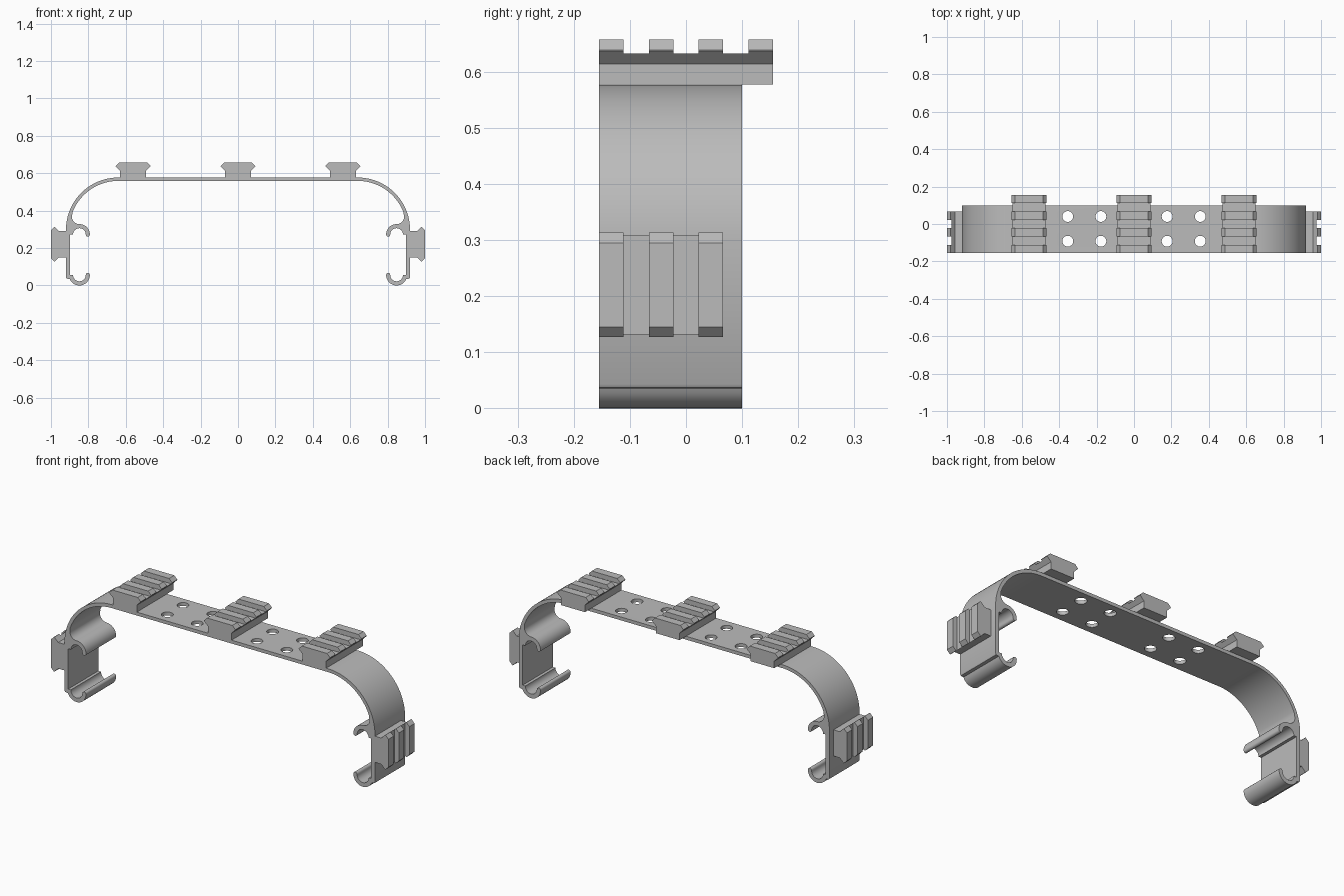
import bpy, bmesh
from math import cos, sin, radians

if "Cube" in bpy.data.objects:
    bpy.data.objects.remove(bpy.data.objects["Cube"], do_unlink=True)

GREY = (0.5, 0.5, 0.5, 1)
mat = bpy.data.materials.new("mid_grey")
mat.use_nodes = True
mat.diffuse_color = GREY
mat.node_tree.nodes["Principled BSDF"].inputs["Base Color"].default_value = GREY

FRONT, BACK, RAIL_BACK = -0.155, 0.10, 0.155
TOP, SIDE = 0.577, 0.92
PITCH, TOOTH = 0.0887, 0.0438


def arc(cx, cz, r, a, b, n):
    """Points on a circle from angle a to b in degrees."""
    steps = [radians(a + (b - a) * i / n) for i in range(n + 1)]
    return [(cx + r * cos(t), cz + r * sin(t)) for t in steps]


def extrude(name, pts, y0, y1):
    """Prism with an x-z outline running from y0 to y1."""
    bm = bmesh.new()
    face = bm.faces.new([bm.verts.new((x, y0, z)) for x, z in pts])
    res = bmesh.ops.extrude_face_region(bm, geom=[face])
    moved = [v for v in res["geom"] if isinstance(v, bmesh.types.BMVert)]
    bmesh.ops.translate(bm, verts=moved, vec=(0, y1 - y0, 0))
    bmesh.ops.recalc_face_normals(bm, faces=bm.faces)
    me = bpy.data.meshes.new(name)
    bm.to_mesh(me)
    bm.free()
    me.materials.append(mat)
    ob = bpy.data.objects.new(name, me)
    bpy.context.collection.objects.link(ob)
    return ob


def activate(ob):
    bpy.ops.object.select_all(action='DESELECT')
    ob.select_set(True)
    bpy.context.view_layer.objects.active = ob


def cut(ob, cutter):
    """Subtract the cutter and discard it."""
    mod = ob.modifiers.new("cut", 'BOOLEAN')
    mod.operation, mod.solver, mod.object = 'DIFFERENCE', 'EXACT', cutter
    activate(ob)
    bpy.ops.object.modifier_apply(modifier=mod.name)
    bpy.data.objects.remove(cutter, do_unlink=True)


# Band and clips: half outline, from the top centre round to the underside
HX, LOW, HIGH = 0.848, 0.056, 0.272     # hook centres
R_OUT, R_IN = 0.056, 0.034
R_TIP = (R_OUT - R_IN) / 2
TIP_X = HX - (R_OUT + R_IN) / 2
half = arc(0.64, 0.297, 0.28, 90, 0, 24)
half += [(SIDE, 0.043), (0.916, 0.037), (0.908, 0.035)]
half += arc(HX, LOW, R_OUT, -22, -180, 18)
half += arc(TIP_X, LOW, R_TIP, 180, 0, 6)[1:-1]
half += arc(HX, LOW, R_IN, -180, 0, 16)
half += [(0.898, LOW), (0.898, HIGH)]
half += arc(HX, HIGH, R_IN, 0, 180, 16)
half += arc(TIP_X, HIGH, R_TIP, 0, -180, 6)[1:-1]
half += arc(HX, HIGH, R_OUT, 180, 90, 12)
half += arc(HX, 0.368, 0.04, -90, 19, 12)[1:]
half += arc(0.64, 0.297, 0.262, 20, 90, 20)
outline = half + [(-x, z) for x, z in reversed(half)]
band = extrude("band_with_clips", outline, FRONT, BACK)

# Round holes through the flat top
for x in (-0.354, -0.177, 0.177, 0.354):
    for y in (-0.092, 0.04):
        bpy.ops.mesh.primitive_cylinder_add(vertices=32, radius=0.029, depth=0.2,
                                            location=(x, y, TOP))
        drill = bpy.context.object
        drill.hide_render = True
        cut(band, drill)
activate(band)
bpy.ops.object.shade_smooth_by_angle(angle=radians(35))

# Slotted rails: dovetail section with cross slots
side_pts = [(0.07, 0), (0.07, 0.037), (0.093, 0.06), (0.093, 0.062), (0.075, 0.08)]
section = side_pts + [(-x, z) for x, z in reversed(side_pts)]
slot = [(-0.2, 0.055), (0.2, 0.055), (0.2, 0.2), (-0.2, 0.2)]


def rail(name, loc, turn, teeth):
    end = FRONT + PITCH * (teeth - 1) + TOOTH
    ob = extrude(name, section, FRONT, end)
    for i in range(teeth - 1):
        y = FRONT + i * PITCH
        cutter = extrude("slot_cutter", slot, y + TOOTH, y + PITCH)
        cutter.hide_render = True
        cut(ob, cutter)
    ob.location = loc
    ob.rotation_euler.y = radians(turn)


for name, x in (("right", -0.561), ("centre", 0), ("left", 0.561)):
    rail("top_rail_" + name, (x, 0, TOP), 0, 4)
for name, s in (("right", -1), ("left", 1)):
    rail("side_rail_" + name, (s * SIDE, 0, 0.22), s * 90, 3)
